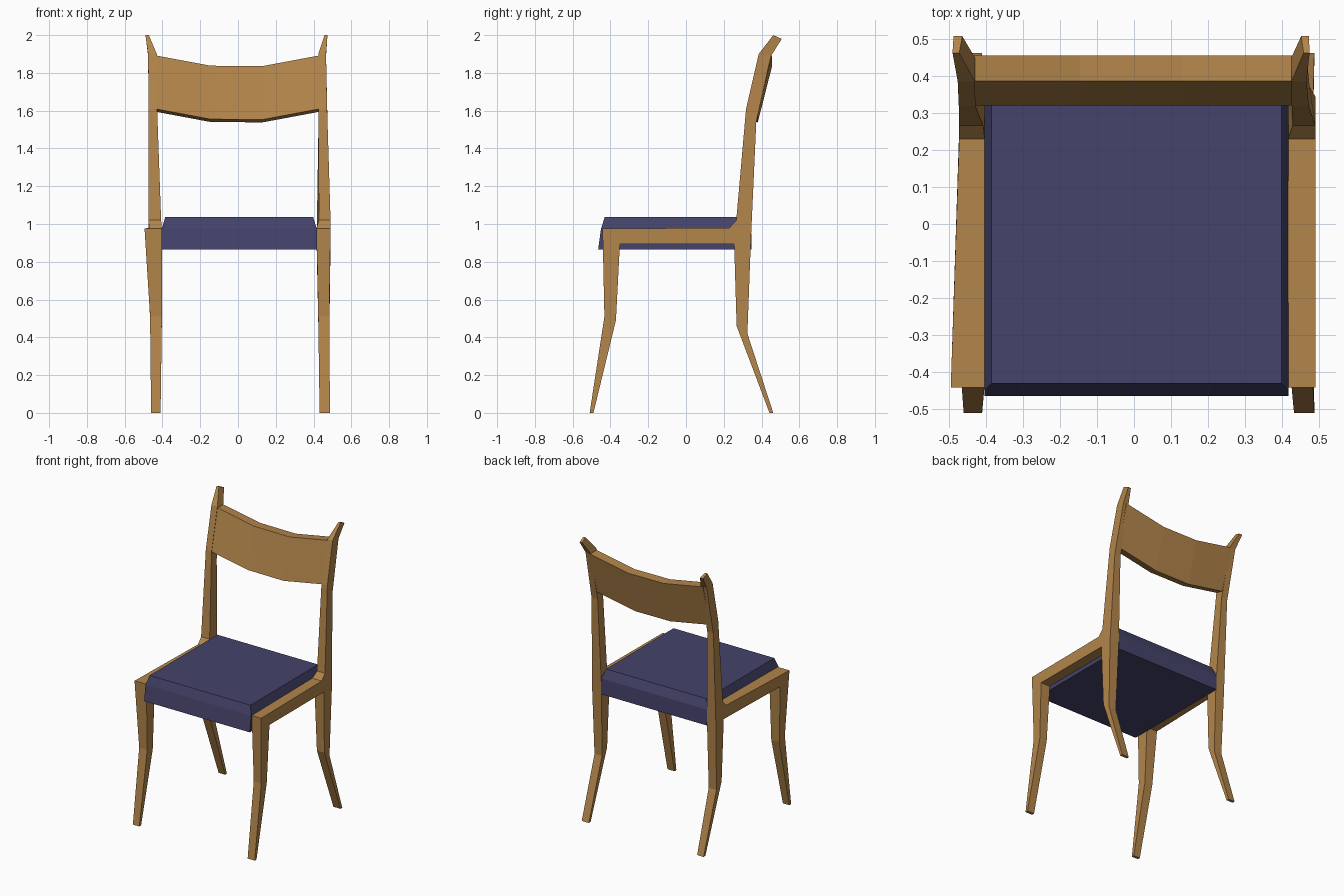
import bpy, bmesh

if "Cube" in bpy.data.objects:
    bpy.data.objects.remove(bpy.data.objects["Cube"])


def material(name, rgb):
    m = bpy.data.materials.new(name)
    m.diffuse_color = (*rgb, 1)
    m.use_nodes = True
    m.node_tree.nodes["Principled BSDF"].inputs["Base Color"].default_value = m.diffuse_color
    return m


wood = material("warm wood", (0.45, 0.235, 0.07))
fabric = material("dark blue fabric", (0.06, 0.056, 0.145))


def loft(name, rings, mat, cap_cells):
    """Solid through equal-length point rings; caps are split into convex cells."""
    bm = bmesh.new()
    loops = [[bm.verts.new(p) for p in r] for r in rings]
    for a, b in zip(loops, loops[1:]):
        for i in range(len(a)):
            j = (i + 1) % len(a)
            bm.faces.new((a[i], a[j], b[j], b[i]))
    for ring in (loops[0], loops[-1]):
        for cell in cap_cells:
            bm.faces.new([ring[i] for i in cell])
    bmesh.ops.recalc_face_normals(bm, faces=bm.faces)
    me = bpy.data.meshes.new(name)
    bm.to_mesh(me)
    bm.free()
    me.materials.append(mat)
    ob = bpy.data.objects.new(name, me)
    bpy.context.collection.objects.link(ob)
    return ob


# Side frame outline (y, z): front leg, seat rail, back post, rear leg
outline = [(-0.51, 0), (-0.432, 0.51), (-0.442, 0.975), (0.23, 0.98),
           (0.266, 1.02), (0.318, 1.61), (0.385, 1.9), (0.462, 2.0),
           (0.507, 1.98), (0.45, 1.89), (0.372, 1.54), (0.343, 0.9),
           (0.325, 0.42), (0.462, 0), (0.442, 0), (0.268, 0.46),
           (0.255, 0.893), (-0.35, 0.893), (-0.371, 0.49), (-0.49, 0)]
# Convex pieces of the outline: legs, rail, corner, post
cells = [(0, 1, 18, 19), (1, 2, 17, 18), (2, 3, 16, 17), (3, 4, 11, 16),
         (4, 5, 10, 11), (5, 6, 9, 10), (6, 7, 8, 9), (16, 11, 12, 15),
         (15, 12, 13, 14)]

# Outer and inner x by height, (z, outer, inner); the two sides differ slightly
left = [(0, -0.46, -0.41), (0.5, -0.465, -0.403), (0.9, -0.488, -0.403),
        (0.978, -0.495, -0.403), (1.02, -0.473, -0.407), (1.6, -0.473, -0.428),
        (1.9, -0.476, -0.43), (2.0, -0.49, -0.472)]
right = [(0, 0.487, 0.432), (0.5, 0.483, 0.425), (0.9, 0.49, 0.416),
         (0.978, 0.49, 0.416), (1.02, 0.49, 0.428), (1.6, 0.472, 0.426),
         (1.9, 0.466, 0.425), (2.0, 0.474, 0.458)]


def x_at(table, z, col):
    for a, b in zip(table, table[1:]):
        if z <= b[0]:
            t = (z - a[0]) / (b[0] - a[0])
            return a[col] + t * (b[col] - a[col])
    return table[-1][col]


def frame_ring(table, col):
    ring = []
    for y, z in outline:
        x = x_at(table, z, col)
        # the left rail narrows toward the back
        if table is left and col == 1 and y > 0.2 and 0.8 < z < 1.0:
            x = -0.472
        ring.append((x, y, z))
    return ring


for name, table in (("left_frame", left), ("right_frame", right)):
    loft(name, [frame_ring(table, 1), frame_ring(table, 2)], wood, cells)

# Backrest board, dipping toward the middle
quad = [(0, 1, 2, 3)]
rings = []
for x, drop in ((-0.45, 0), (-0.145, 0.057), (0.13, 0.059), (0.445, 0)):
    rings.append([(x, 0.32, 1.612 - drop), (x, 0.386, 1.895 - drop),
                  (x, 0.455, 1.892 - drop), (x, 0.38, 1.597 - drop)])
loft("backrest", rings, wood, quad)

# Seat cushion with a sloped upper edge
rings = []
for z, x0, x1, y0, y1 in ((0.865, -0.404, 0.417, -0.465, 0.347),
                          (0.975, -0.404, 0.417, -0.45, 0.345),
                          (1.037, -0.385, 0.398, -0.43, 0.32)):
    rings.append([(x0, y0, z), (x1, y0, z), (x1, y1, z), (x0, y1, z)])
loft("seat", rings, fabric, quad)
